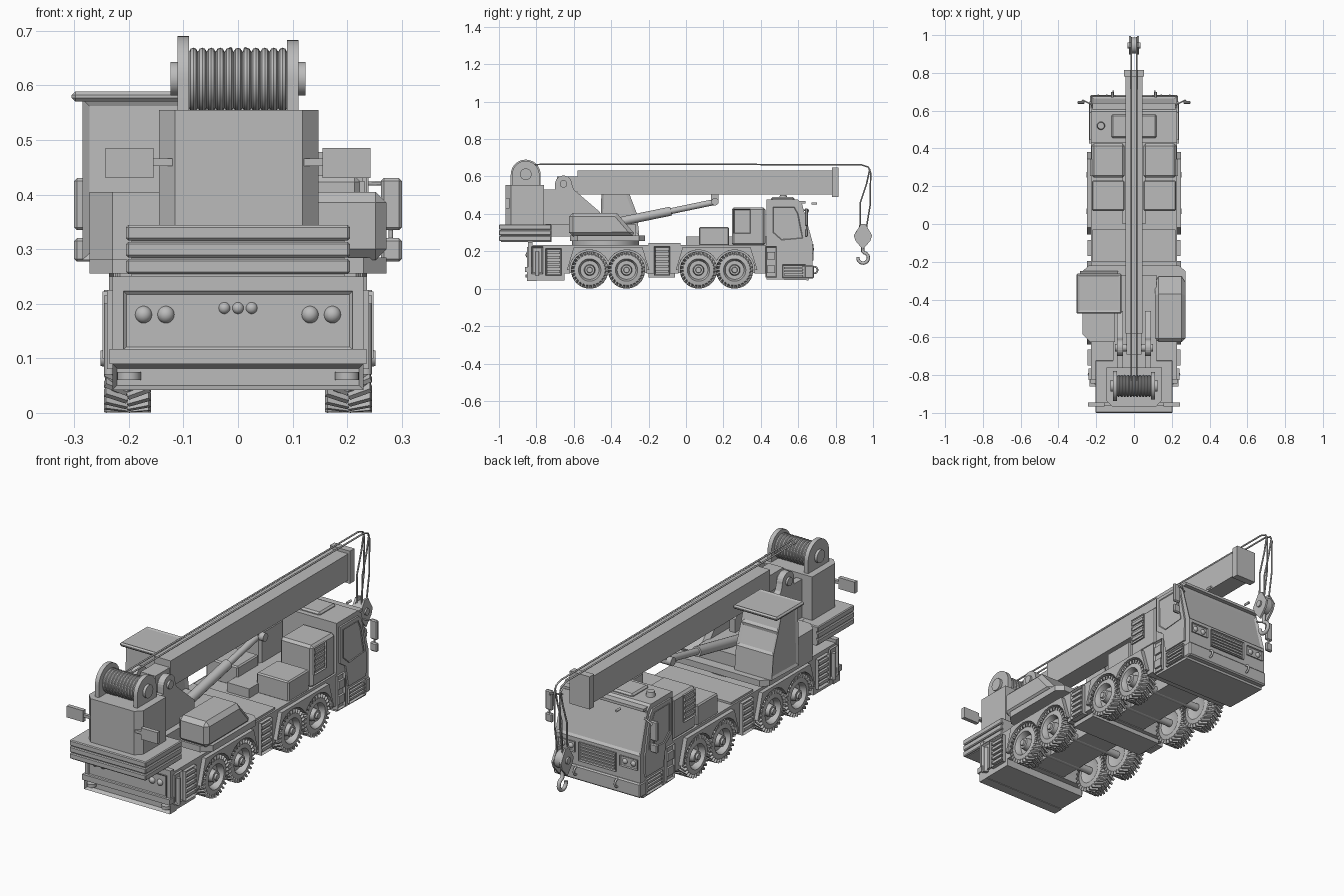
import bpy, bmesh, math
from mathutils import Vector, Matrix

GREY = bpy.data.materials.new("grey")
GREY.diffuse_color = (0.5, 0.5, 0.5, 1)


def finish(name, bm, smooth=False):
    bmesh.ops.recalc_face_normals(bm, faces=bm.faces[:])
    me = bpy.data.meshes.new(name)
    bm.to_mesh(me)
    bm.free()
    me.materials.append(GREY)
    ob = bpy.data.objects.new(name, me)
    bpy.context.collection.objects.link(ob)
    if smooth:
        bpy.context.view_layer.objects.active = ob
        ob.select_set(True)
        bpy.ops.object.shade_smooth_by_angle(angle=math.radians(35))
        ob.select_set(False)
    return ob


def prism(name, pts, lo, hi, axis="x", inset=None, bevel=0, smooth=False):
    """Extrude an outline: (y, z) points along x, or (x, y) points along z."""
    bm = bmesh.new()
    vs = [bm.verts.new((lo, a, b) if axis == "x" else (a, b, lo)) for a, b in pts]
    f = bm.faces.new(vs)
    ext = bmesh.ops.extrude_face_region(bm, geom=[f])["geom"]
    d = Vector((hi - lo, 0, 0)) if axis == "x" else Vector((0, 0, hi - lo))
    bmesh.ops.translate(bm, vec=d, verts=[v for v in ext if isinstance(v, bmesh.types.BMVert)])
    bmesh.ops.recalc_face_normals(bm, faces=bm.faces[:])
    if bevel:
        bmesh.ops.bevel(bm, geom=bm.edges[:], offset=bevel, segments=1, affect="EDGES")
    if inset:
        rule, thick, depth = inset
        bm.normal_update()
        faces = [f for f in bm.faces if rule(f)]
        bmesh.ops.inset_individual(bm, faces=faces, thickness=thick, depth=depth)
    return finish(name, bm, smooth)


def box(name, x, y, z, bevel=0, inset=None):
    return prism(name, [(y[0], z[0]), (y[1], z[0]), (y[1], z[1]), (y[0], z[1])], x[0], x[1], bevel=bevel, inset=inset)


def lathe(name, prof, y, z, n=32):
    """Spin (x, radius) points around a crosswise axle; radius zero closes the ends."""
    bm = bmesh.new()
    vs = [bm.verts.new((x, 0, r)) for x, r in prof]
    es = [bm.edges.new(p) for p in zip(vs, vs[1:])]
    bmesh.ops.spin(bm, geom=vs + es, cent=(0, 0, 0), axis=(1, 0, 0), angle=2 * math.pi, steps=n)
    bmesh.ops.remove_doubles(bm, verts=bm.verts[:], dist=1e-5)
    bmesh.ops.translate(bm, vec=(0, y, z), verts=bm.verts[:])
    return finish(name, bm, True)


def rod(name, a, b, r, r2=None, n=16):
    a, b = Vector(a), Vector(b)
    bm = bmesh.new()
    m = Matrix.Translation((a + b) / 2) @ (b - a).to_track_quat("Z", "Y").to_matrix().to_4x4()
    bmesh.ops.create_cone(bm, cap_ends=True, segments=n, radius1=r, radius2=r2 or r, depth=(b - a).length, matrix=m)
    return finish(name, bm, True)


def ball(name, c, r):
    bm = bmesh.new()
    bmesh.ops.create_uvsphere(bm, u_segments=16, v_segments=10, radius=r, matrix=Matrix.Translation(c))
    return finish(name, bm, True)


def tube(name, pts, r):
    cu = bpy.data.curves.new(name, "CURVE")
    cu.dimensions, cu.bevel_depth, cu.bevel_resolution, cu.use_fill_caps = "3D", r, 2, True
    sp = cu.splines.new("POLY")
    sp.points.add(len(pts) - 1)
    for p, co in zip(sp.points, pts):
        p.co = (*co, 1)
    cu.materials.append(GREY)
    ob = bpy.data.objects.new(name, cu)
    bpy.context.collection.objects.link(ob)


def arc(cy, cz, r, a0, a1, n):
    return [(cy + r * math.cos(math.radians(a0 + (a1 - a0) * i / n)),
             cz + r * math.sin(math.radians(a0 + (a1 - a0) * i / n))) for i in range(n + 1)]


def span(s, a, b):
    return tuple(sorted((s * a, s * b)))


def louvres(name, s, x, y, z, n=4):
    """Framed side panel with horizontal slats."""
    box(name, span(s, x - 0.03, x), y, z, 0, (lambda f: f.normal.x * s > 0.9, 0.008, -0.012))
    h = (z[1] - z[0] - 0.02) / n
    for i in range(n):
        b = z[0] + 0.01 + i * h
        box(name + "_slat", span(s, x - 0.014, x), (y[0] + 0.008, y[1] - 0.008), (b + h * 0.2, b + h * 0.75))


AXLES, WZ = (-0.515, -0.318, 0.067, 0.26), 0.1

# Chassis side outline with wheel arches
def arches(r):
    out = []
    for a, b in ((AXLES[0], AXLES[1]), (AXLES[2], AXLES[3])):
        half = math.degrees(math.acos((b - a) / 2 / r))
        out += arc(a, WZ, r, 190, half, 10) + arc(b, WZ, r, 180 - half, -10, 10)
    return out

prism("chassis", [(-0.83, 0.08)] + arches(0.108) + [(0.43, 0.08), (0.43, 0.235), (-0.83, 0.235)], -0.228, 0.228)
box("centre_rail", (-0.09, 0.09), (-0.8, 0.6), (0.085, 0.22))
box("rear_block", (-0.228, 0.228), (-0.83, -0.65), (0.045, 0.1))
box("middle_block", (-0.2, 0.2), (-0.2, -0.06), (0.06, 0.12))
box("rear_panel", (-0.23, 0.23), (-0.845, -0.82), (0.115, 0.25))
box("rear_recess", (-0.21, 0.21), (-0.85, -0.83), (0.115, 0.223), 0, (lambda f: f.normal.y < -0.9, 0.02, -0.012))
box("rear_bumper", (-0.235, 0.235), (-0.86, -0.82), (0.09, 0.117))
box("rear_skirt", (-0.23, 0.23), (-0.85, -0.8), (0.042, 0.09), 0, (lambda f: f.normal.y < -0.9, 0.012, -0.02))
for x, z, r in ((0.132, 0.18, 0.016), (0.173, 0.18, 0.016), (-0.132, 0.18, 0.016), (-0.173, 0.18, 0.016),
                (-0.025, 0.192, 0.011), (0, 0.192, 0.011), (0.025, 0.192, 0.011)):
    ball("tail_lamp", (x, -0.842, z), r)
box("raised_deck", (-0.22, 0.22), (-0.2, -0.03), (0.23, 0.245))

# Wheels with chevron tread blocks
for s in (1, -1):
    for y in AXLES:
        prof = [(0.165, 0), (0.165, 0.05), (0.16, 0.06), (0.165, 0.082), (0.175, 0.088), (0.23, 0.088), (0.24, 0.082),
                (0.244, 0.06), (0.236, 0.055), (0.215, 0.05), (0.215, 0.03), (0.243, 0.026), (0.243, 0.016),
                (0.252, 0.014), (0.252, 0)]
        lathe("wheel", [(s * x, r) for x, r in prof], y, WZ)
        bm = bmesh.new()
        for i in range(28):
            for side in (-1, 1):
                m = (Matrix.Translation((s * 0.2025, y, WZ)) @ Matrix.Rotation(2 * math.pi * (i + side / 4) / 28, 4, "X")
                     @ Matrix.Translation((side * 0.021, 0, 0.09)) @ Matrix.Rotation(side * 0.45, 4, "Z")
                     @ Matrix.Diagonal((0.044, 0.009, 0.018, 1)))
                bmesh.ops.create_cube(bm, size=1, matrix=m)
        finish("tyre_tread", bm)
for y in AXLES:
    rod("axle", (-0.17, y, WZ), (0.17, y, WZ), 0.018)

for s in (1, -1):
    # Flared fenders around each wheel pair
    for a, b in ((AXLES[0], AXLES[1]), (AXLES[2], AXLES[3])):
        half = math.degrees(math.acos((b - a) / 2 / 0.108))
        inner = arc(a, WZ, 0.108, 180, half, 10) + arc(b, WZ, 0.108, 180 - half, 0, 10)
        prism("fender", inner + [(b + 0.122, 0.1), (b + 0.085, 0.222), (a - 0.085, 0.222), (a - 0.122, 0.1)],
              s * 0.21, s * 0.248)
    # Side grilles, outrigger posts and steps
    louvres("rear_side_grille", s, 0.245, (-0.75, -0.665), (0.07, 0.215), 5)
    louvres("middle_side_grille", s, 0.245, (-0.17, -0.085), (0.07, 0.225), 5)
    louvres("entry_step", s, 0.238, (0.425, 0.485), (0.06, 0.225), 2)
    louvres("lower_step", s, 0.238, (0.515, 0.64), (0.058, 0.13), 3)
    box("outrigger_frame", span(s, 0.2, 0.24), (-0.825, -0.765), (0.08, 0.225), 0,
        (lambda f: f.normal.x * s > 0.9, 0.01, -0.01))
    rod("outrigger_leg", (s * 0.235, -0.795, 0.07), (s * 0.235, -0.795, 0.2), 0.01)
    rod("outrigger_foot", (s * 0.2, -0.835, 0.06), (s * 0.2, -0.835, 0.075), 0.022)
    # Deck boxes behind the driver cab
    box("engine_box", span(s, 0.05, 0.225), (0.245, 0.425), (0.23, 0.435), 0.012)
    louvres("engine_grille", s, 0.232, (0.255, 0.345), (0.295, 0.425), 4)
    box("tool_box", span(s, 0.05, 0.222), (0.07, 0.23), (0.23, 0.33), 0.006)
    # Driver door and window
    prism("door", [(0.445, 0.455), (0.59, 0.455), (0.612, 0.43), (0.648, 0.25), (0.645, 0.145), (0.51, 0.145),
                   (0.49, 0.25), (0.445, 0.28)], s * 0.22, s * 0.236)
    prism("door_window", [(0.465, 0.437), (0.58, 0.437), (0.6, 0.4), (0.625, 0.27), (0.51, 0.26), (0.465, 0.3)],
          s * 0.22, s * 0.239, inset=(lambda f: f.normal.x * s > 0.9, 0.01, -0.007))
    # Driver mirrors
    tube("mirror_arm", [(s * 0.22, 0.63, 0.42), (s * 0.27, 0.655, 0.42), (s * 0.28, 0.645, 0.4), (s * 0.28, 0.645, 0.29)], 0.004)
    box("upper_mirror", span(s, 0.262, 0.3), (0.635, 0.652), (0.335, 0.43), 0.005)
    box("lower_mirror", span(s, 0.262, 0.3), (0.635, 0.652), (0.277, 0.32), 0.005)
    # Front lamps and tow eyes
    box("headlamp_frame", span(s, 0.12, 0.215), (0.65, 0.681), (0.185, 0.235), 0, (lambda f: f.normal.y > 0.9, 0.006, -0.008))
    for x in (0.145, 0.19):
        ball("headlamp", (s * x, 0.671, 0.21), 0.014)
    tube("tow_eye", [(s * 0.11, y, z) for y, z in arc(0.685, 0.1, 0.018, -120, 120, 10)], 0.005)
    rod("roof_horn", (s * 0.115, 0.67, 0.455), (s * 0.115, 0.70, 0.455), 0.006)
    # Tower work lamps
    box("work_lamp", span(s, 0.155, 0.243), (-0.965, -0.945), (0.43, 0.485))
    box("work_lamp_arm", span(s, 0.12, 0.157), (-0.962, -0.945), (0.452, 0.466))

# Driver cab
prism("driver_cab", [(0.43, 0.05), (0.43, 0.478), (0.595, 0.478), (0.62, 0.455), (0.675, 0.255), (0.675, 0.12), (0.655, 0.045)],
      -0.228, 0.228, inset=(lambda f: f.normal.y > 0.9 and 0.3 < f.calc_center_median().z, 0.018, -0.007))
box("sun_visor", (-0.22, 0.22), (0.6, 0.64), (0.455, 0.468))
box("front_bumper", (-0.232, 0.232), (0.62, 0.684), (0.055, 0.125), 0.006)
box("front_grille", (-0.1, 0.1), (0.65, 0.682), (0.15, 0.24), 0, (lambda f: f.normal.y > 0.9, 0.007, -0.012))
for i in range(5):
    box("front_grille_slat", (-0.093, 0.093), (0.66, 0.68), (0.16 + i * 0.015, 0.169 + i * 0.015))
box("roof_hatch", (-0.12, 0.12), (0.455, 0.58), (0.47, 0.49), 0.008)
rod("beacon", (-0.175, 0.52, 0.47), (-0.175, 0.52, 0.5), 0.023, 0.018)
box("deck_spine", (-0.06, 0.06), (0.0, 0.43), (0.23, 0.28))

# Slewing upper structure
rod("turntable", (0, -0.43, 0.23), (0, -0.43, 0.262), 0.18, n=40)
prism("turret_base", [(-0.23, -0.62), (0.23, -0.62), (0.272, -0.58), (0.272, -0.25), (0.24, -0.22), (-0.24, -0.22),
                      (-0.272, -0.25), (-0.272, -0.58)], 0.255, 0.285, "z")
side = [(-0.625, 0.28), (-0.625, 0.405), (-0.37, 0.405), (-0.265, 0.283)]
bm_ob = prism("turret_housing", side, 0.11, 0.272)
bev = bm_ob.modifiers.new("corner", "BEVEL")
bev.width, bev.segments, bev.limit_method, bev.angle_limit = 0.02, 1, "ANGLE", math.radians(60)
prism("turret_rear_left", [(-0.23, -0.625), (-0.1, -0.625), (-0.1, -0.45), (-0.272, -0.45), (-0.272, -0.585)], 0.28, 0.405, "z")
box("turret_floor", (-0.11, 0.12), (-0.75, -0.27), (0.28, 0.345))
for s in (1, -1):
    prism("boom_bracket", [(-0.77, 0.345), (-0.62, 0.285), (-0.46, 0.285), (-0.46, 0.41), (-0.6, 0.53)]
          + arc(-0.655, 0.56, 0.045, 0, 180, 12) + [(-0.7, 0.53), (-0.77, 0.53)], s * 0.058, s * 0.09)
rod("boom_pivot", (-0.1, -0.655, 0.56), (0.1, -0.655, 0.56), 0.02)
box("boom_heel", (-0.04, 0.04), (-0.69, -0.56), (0.52, 0.6))

# Operator cab with inset windows and a roof slab
prism("operator_cab", [(-0.46, 0.28), (-0.45, 0.575), (-0.325, 0.575), (-0.3, 0.5), (-0.262, 0.4), (-0.25, 0.285)], -0.285, -0.085,
      inset=(lambda f: f.calc_center_median().z > 0.35 and abs(f.normal.z) < 0.9 and f.calc_area() > 0.012, 0.018, -0.007))
box("operator_roof", (-0.305, -0.065), (-0.475, -0.262), (0.57, 0.589), 0.007, (lambda f: f.normal.z > 0.9, 0.015, -0.004))

# Counterweight slabs and winch tower
for i in range(3):
    box("counterweight", (-0.205, 0.205), (-1.0, -0.72), (0.254 + i * 0.031, 0.282 + i * 0.031), 0.004)
box("counterweight_core", (-0.195, 0.195), (-0.99, -0.72), (0.25, 0.34))
prism("winch_tower", [(-0.115, -0.965), (0.118, -0.965), (0.147, -0.935), (0.147, -0.76), (-0.145, -0.76), (-0.145, -0.935)],
      0.34, 0.555, "z")
for s, top in ((-1, 0.08), (1, 0.073)):
    prism("winch_flange", [(-0.857 + top, 0.55)] + arc(-0.857, 0.61, top, 0, 180, 20) + [(-0.857 - top, 0.55)],
          s * 0.09, s * 0.111, smooth=True)
drum = [(-0.09, 0)]
for i in range(11):
    drum += [(-0.09 + 0.01636 * (i + k), 0.052 + h) for k, h in ((0.03, 0), (0.2, 0.005), (0.5, 0.007), (0.8, 0.005), (0.97, 0))]
lathe("rope_drum", drum + [(0.09, 0)], -0.857, 0.61, 28)
rod("winch_hub", (-0.124, -0.857, 0.612), (0.124, -0.857, 0.612), 0.031, n=24)

# Boom and lift cylinder
box("boom", (-0.045, 0.045), (-0.58, 0.79), (0.505, 0.633))
box("boom_head", (-0.054, 0.054), (0.78, 0.815), (0.49, 0.648))
rod("lift_cylinder", (0, -0.42, 0.345), (0, -0.08, 0.415), 0.024)
rod("lift_piston", (0, -0.08, 0.415), (0, 0.16, 0.465), 0.016)
rod("lift_pin", (-0.04, 0.155, 0.465), (0.04, 0.155, 0.465), 0.02)
box("lift_lug", (-0.015, 0.015), (0.135, 0.175), (0.46, 0.51))

# Hoist ropes, hook block and hook
for s in (1, -1):
    x = s * 0.014
    tube("hoist_rope", [(x, -0.83, 0.664), (x, -0.1, 0.666), (x, 0.94, 0.662), (x, 0.975, 0.65), (x, 0.987, 0.62),
                        (x, 0.985, 0.45), (x, 0.965, 0.33)], 0.004)
    tube("return_rope", [(x, 0.983, 0.64), (x, 0.965, 0.56), (x, 0.932, 0.46), (x, 0.93, 0.32)], 0.004)
    prism("hook_cheek", [(0.945, 0.21), (0.985, 0.255), (0.995, 0.285), (0.96, 0.345), (0.935, 0.345), (0.897, 0.285), (0.907, 0.255)],
          s * 0.016, s * 0.026)
rod("hook_sheave", (-0.016, 0.945, 0.285), (0.016, 0.945, 0.285), 0.042, n=24)
rod("hook_pin", (-0.034, 0.945, 0.285), (0.034, 0.945, 0.285), 0.016)
tube("hook", [(0, 0.945, 0.24), (0, 0.945, 0.2)] + [(0, y, z) for y, z in arc(0.947, 0.165, 0.028, 80, -190, 16)], 0.009)
